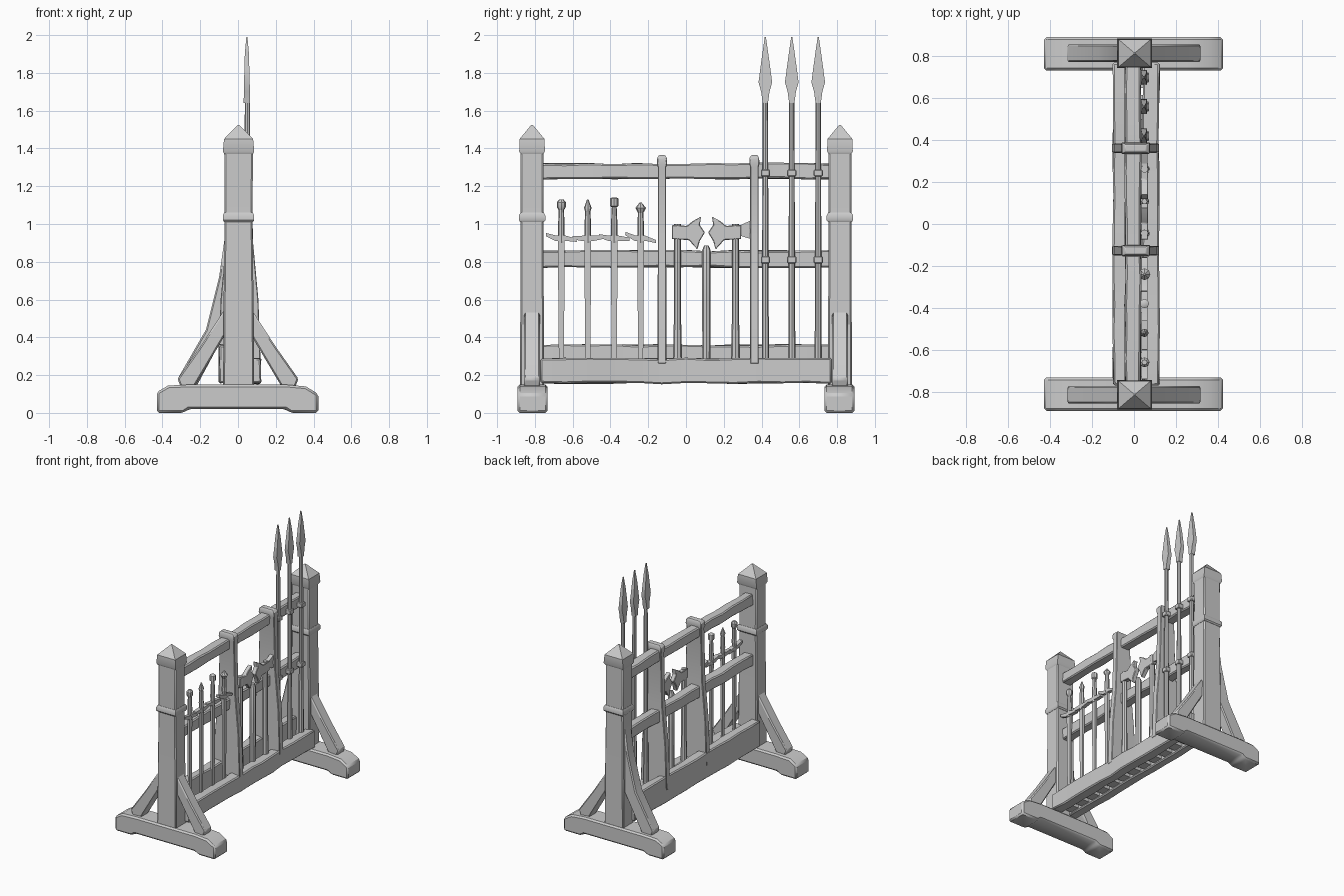
import bpy, bmesh, math, random
from mathutils import Vector

random.seed(4)
cube = bpy.data.objects.get("Cube")
if cube:
    bpy.data.objects.remove(cube, do_unlink=True)

grey = bpy.data.materials.new("plain grey")
grey.use_nodes = True
COLOUR = (0.6, 0.6, 0.6, 1)
grey.diffuse_color = COLOUR
grey.node_tree.nodes["Principled BSDF"].inputs["Base Color"].default_value = COLOUR


def finish(name, bm, bevel=0.0):
    bmesh.ops.recalc_face_normals(bm, faces=bm.faces)
    me = bpy.data.meshes.new(name)
    bm.to_mesh(me)
    bm.free()
    ob = bpy.data.objects.new(name, me)
    bpy.context.collection.objects.link(ob)
    me.materials.append(grey)
    if bevel:
        mod = ob.modifiers.new("worn edges", "BEVEL")
        mod.width = bevel
        mod.segments = 1
    bpy.ops.object.select_all(action="DESELECT")
    ob.select_set(True)
    bpy.context.view_layer.objects.active = ob
    bpy.ops.object.shade_smooth_by_angle(angle=math.radians(35))
    return ob


def loft(name, rings, bevel=0.0):
    """Skin a list of equal-length rings and cap both ends."""
    bm = bmesh.new()
    loops = [[bm.verts.new(p) for p in ring] for ring in rings]
    n = len(loops[0])
    for a, b in zip(loops, loops[1:]):
        for i in range(n):
            j = (i + 1) % n
            bm.faces.new((a[i], a[j], b[j], b[i]))
    bm.faces.new(loops[0])
    bm.faces.new(loops[-1])
    return finish(name, bm, bevel)


def plate_x(name, outline, x, depth, bevel=0.0):
    """Outline in y, z given depth along x."""
    return loft(name, [[(x + s * depth / 2, y, z) for y, z in outline] for s in (-1, 1)], bevel)


def plate_y(name, outline, y, depth, bevel=0.0):
    """Outline in x, z given depth along y."""
    return loft(name, [[(x, y + s * depth / 2, z) for x, z in outline] for s in (-1, 1)], bevel)


def tower(name, x, y, sections, bevel=0.0):
    """Rectangular sections (z, half x, half y) stacked upward."""
    signs = ((-1, -1), (1, -1), (1, 1), (-1, 1))
    return loft(name, [[(x + a * hx, y + b * hy, z) for a, b in signs] for z, hx, hy in sections], bevel)


def spindle(name, x, y, sections, sides=8):
    """Round sections (z, radius) stacked upward."""
    turn = [math.tau * i / sides for i in range(sides)]
    return loft(name, [[(x + r * math.cos(t), y + r * math.sin(t), z) for t in turn] for z, r in sections])


def rough_beam(name, x, z, hx, hz, half=0.77, cuts=12):
    """Uneven timber running along y."""
    rings = []
    for i in range(cuts + 1):
        y = -half + 2 * half * i / cuts
        rings.append([(x + a * hx + random.uniform(-0.004, 0.004), y,
                       z + b * hz + random.uniform(-0.005, 0.005))
                      for a, b in ((-1, -1), (1, -1), (1, 1), (-1, 1))])
    return loft(name, rings, 0.008)


# End frames: foot, post, cap and braces
foot = [(-0.43, 0), (-0.29, 0), (-0.26, 0.02), (0.25, 0.02), (0.28, 0), (0.425, 0),
        (0.425, 0.1), (0.36, 0.14), (0.25, 0.15), (-0.25, 0.15), (-0.37, 0.145), (-0.43, 0.11)]
brace = [(0.3, 0.13), (0.32, 0.18), (0.2, 0.35), (0.07, 0.55), (0.07, 0.41), (0.23, 0.14)]
curved = [(-0.32, 0.18), (-0.3, 0.13), (-0.22, 0.14), (-0.07, 0.42), (-0.07, 0.93),
          (-0.1, 0.72), (-0.17, 0.44)]
for side, end in ((-1, "front"), (1, "back")):
    y = side * 0.815
    plate_y(end + "_foot", foot, side * 0.812, 0.16, 0.012)
    tower(end + "_post", 0.003, y, [(0.13, 0.082, 0.064), (0.6, 0.079, 0.062),
          (1.01, 0.074, 0.06), (1.41, 0.076, 0.06)], 0.008)
    tower(end + "_post_band", 0.003, y, [(1.01, 0.076, 0.062), (1.02, 0.083, 0.07),
          (1.045, 0.083, 0.07), (1.06, 0.076, 0.062)])
    tower(end + "_post_cap", 0.003, y, [(1.37, 0.076, 0.06), (1.385, 0.083, 0.068),
          (1.45, 0.077, 0.066), (1.525, 0.004, 0.004)])
    plate_y(end + "_left_brace", brace, y, 0.085, 0.008)
    right = curved if side > 0 else [(-px, pz) for px, pz in brace]
    plate_y(end + "_right_brace", right, y, 0.085, 0.008)

# Rails, trough boards and trough slats
rough_beam("top_rail", -0.005, 1.28, 0.038, 0.04)
rough_beam("middle_rail", -0.005, 0.815, 0.038, 0.044)
rough_beam("right_trough_board", -0.065, 0.26, 0.036, 0.1)
rough_beam("left_trough_board", 0.08, 0.222, 0.04, 0.066)
for i in range(13):
    tower("trough_slat", 0.005, -0.69 + i * 0.115, [(0.175, 0.05, 0.04), (0.2, 0.05, 0.04)])

# Tapered upright dividers
for y in (-0.127, 0.362):
    tower("divider", 0.008, y, [(0.26, 0.112, 0.023), (0.6, 0.1, 0.023), (0.9, 0.072, 0.022),
          (1.3, 0.062, 0.022), (1.32, 0.068, 0.027), (1.35, 0.065, 0.025), (1.365, 0.05, 0.016)], 0.004)

X = 0.05

# Swords with differing pommels
pommels = ([(1.07, 0.012), (1.09, 0.024), (1.115, 0.024), (1.13, 0.012)],
           [(1.06, 0.012), (1.085, 0.02), (1.13, 0.004)],
           [(1.09, 0.014), (1.095, 0.022), (1.135, 0.022), (1.14, 0.014)],
           [(1.05, 0.01), (1.085, 0.028), (1.115, 0.004)])
for i, pommel in enumerate(pommels):
    y = -0.66 + 0.14 * i
    tower("sword_blade", X, y, [(0.27, 0.006, 0.013), (0.6, 0.008, 0.016), (0.92, 0.009, 0.018)])
    spindle("sword_grip", X, y, [(0.9, 0.016), (0.98, 0.018), (1.09, 0.013)])
    spindle("sword_pommel", X, y, pommel)
    tilt = (-0.01, 0.006, -0.004, -0.016)[i]
    guard = [(-0.082, 0.925 - tilt), (-0.03, 0.91), (0.03, 0.91), (0.082, 0.915 + tilt),
             (0.08, 0.932 + tilt), (0.025, 0.938), (-0.025, 0.938), (-0.08, 0.942 - tilt)]
    plate_x("sword_guard", [(y + a, z) for a, z in guard], X, 0.03)

# Axes and a short club
axe_head = [(-0.03, 0.92), (-0.03, 0.995), (0.05, 0.99), (0.08, 1.015), (0.125, 1.04),
            (0.118, 0.995), (0.145, 0.955), (0.118, 0.91), (0.105, 0.865), (0.06, 0.915)]
for y, way in ((-0.045, 1), (0.262, -1)):
    spindle("axe_haft", X, y, [(0.27, 0.025), (0.5, 0.019), (0.8, 0.019), (1.0, 0.018)])
    plate_x("axe_head", [(y + way * a, z) for a, z in axe_head], X, 0.036, 0.004)
plate_x("axe_back_spike", [(0.28, 0.94), (0.345, 0.92), (0.335, 0.96), (0.345, 1.02), (0.28, 0.99)], X, 0.03)
spindle("club", X, 0.108, [(0.27, 0.021), (0.6, 0.023), (0.86, 0.023), (0.885, 0.012)])

# Spears, each held by clasps on the rails
for y in (0.42, 0.56, 0.7):
    spindle("spear_shaft", X, y, [(0.27, 0.019), (0.8, 0.017), (1.3, 0.015), (1.68, 0.014)])
    tower("spear_head", X - 0.003, y, [(1.64, 0.017, 0.014), (1.7, 0.016, 0.022), (1.75, 0.015, 0.036),
          (1.82, 0.013, 0.027), (1.9, 0.011, 0.016), (1.99, 0.003, 0.003)])
    for z in (0.81, 1.27):
        tower("spear_clasp", 0.045, y, [(z - 0.018, 0.027, 0.024), (z + 0.018, 0.027, 0.024)], 0.004)
